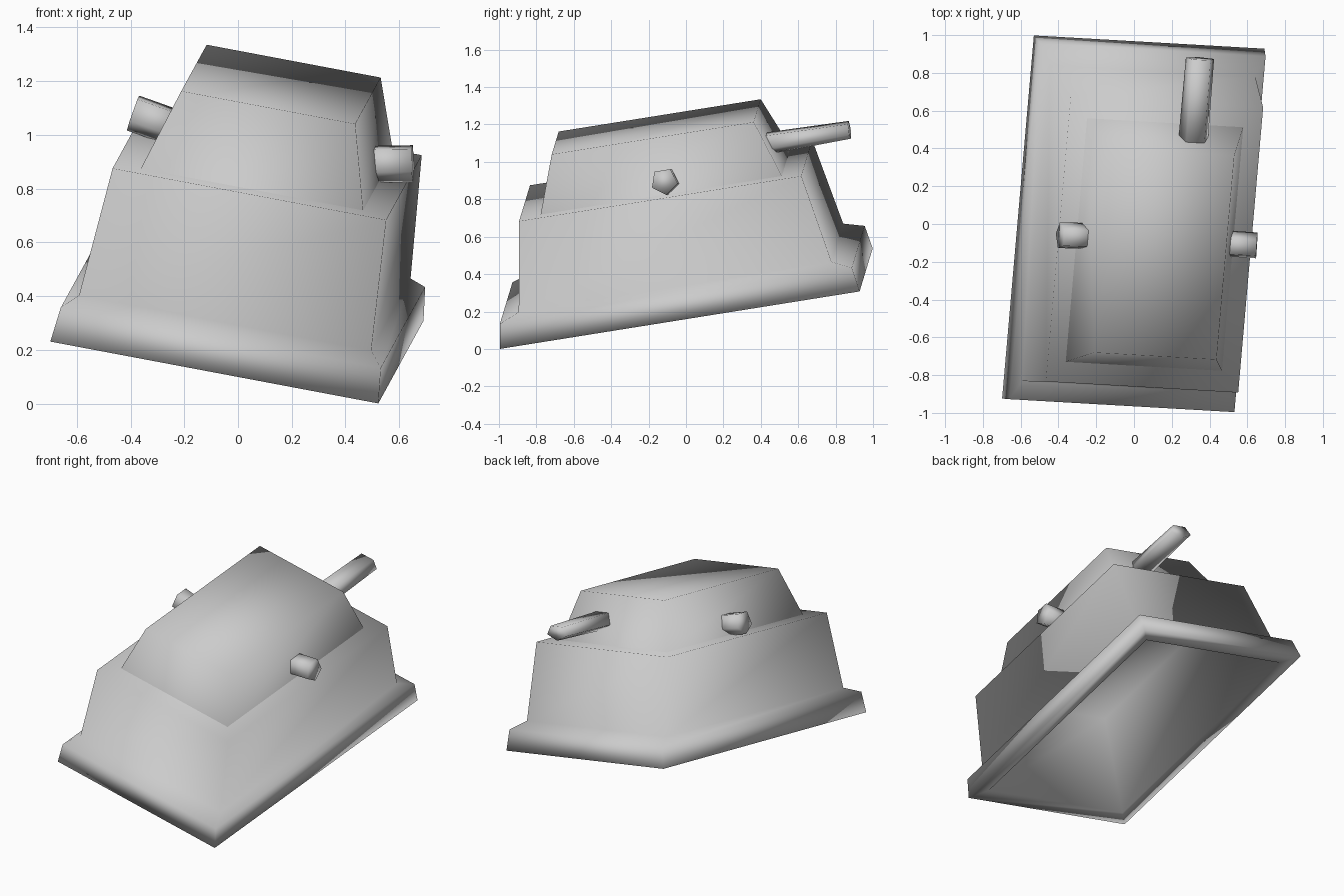
import bpy, bmesh, math
from mathutils import Vector, Matrix

if "Cube" in bpy.data.objects:
    bpy.data.objects.remove(bpy.data.objects["Cube"])

grey = bpy.data.materials.new("plain_grey")
grey.diffuse_color = (0.6, 0.6, 0.6, 1)
grey.use_nodes = True
grey.node_tree.nodes["Principled BSDF"].inputs["Base Color"].default_value = grey.diffuse_color

# Tilted frame shared by hull and turret: across, along, up
across = Vector((1.22, -0.07, -0.23)).normalized()
along = Vector((0.15, 1.92, 0.31))
along = (along - across * along.dot(across)).normalized()
up = across.cross(along)
frame = Matrix((across, along, up)).transposed().to_4x4()
frame.translation = (-0.004, 0.002, 0.269)
HALF_W, HALF_L = 0.622, 0.977


def finish(name, bm, recalc=False):
    if recalc:
        bmesh.ops.recalc_face_normals(bm, faces=bm.faces)
    for f in bm.faces:
        f.smooth = True
    mesh = bpy.data.meshes.new(name)
    bm.to_mesh(mesh)
    bm.free()
    mesh.materials.append(grey)
    ob = bpy.data.objects.new(name, mesh)
    bpy.context.collection.objects.link(ob)
    return ob


def stacked_box(name, rings, cap_start=False, cap_end=True):
    """Rectangular rings given as (side inset, end inset, height), bridged in order."""
    bm = bmesh.new()
    loops = []
    for iu, iv, h in rings:
        w, l = HALF_W - iu, HALF_L - iv
        loops.append([bm.verts.new(frame @ Vector((x * w, y * l, h)))
                      for x, y in ((-1, -1), (1, -1), (1, 1), (-1, 1))])
    for a, b in zip(loops, loops[1:]):
        for i in range(4):
            j = (i + 1) % 4
            bm.faces.new((a[i], a[j], b[j], b[i]))
    if cap_end:
        bm.faces.new(loops[-1])
    if cap_start:
        bm.faces.new(loops[0][::-1])
    return finish(name, bm)


def tube(name, start, end, r_start, r_end, sides=5):
    """Closed low-sided tube with one corner pointing down; radii are (wide, tall)."""
    start, end = Vector(start), Vector(end)
    d = (end - start).normalized()
    side = d.cross(up).normalized()
    top = side.cross(d)
    bm = bmesh.new()
    loops = []
    for p, (rx, rz) in ((start, r_start), (end, r_end)):
        loops.append([])
        for i in range(sides):
            a = -math.pi / 2 + 2 * math.pi * i / sides
            loops[-1].append(bm.verts.new(p + side * rx * math.cos(a) + top * rz * math.sin(a)))
    for i in range(sides):
        j = (i + 1) % sides
        bm.faces.new((loops[0][i], loops[0][j], loops[1][j], loops[1][i]))
    bm.faces.new(loops[0][::-1])
    bm.faces.new(loops[1])
    return finish(name, bm, recalc=True)


# Hollow hull: cavity ceiling, bottom lip, rim, ledge, side walls, deck
stacked_box("hull", [(0.125, 0.225, 0.632), (0.09, 0.105, 0.005),
                     (0, 0, 0), (0.015, 0.02, 0.13), (0.068, 0.127, 0.17),
                     (0.103, 0.21, 0.65)], cap_start=True)

# Tapered turret resting on the deck
stacked_box("turret", [(0.199, 0.32, 0.645), (0.292, 0.428, 0.947)])

# Barrel and the two side knobs
tube("barrel", (0.313, 0.40, 1.095), (0.352, 0.875, 1.172), (0.084, 0.062), (0.08, 0.049))
KNOB = (0.073, 0.073)
tube("right_knob", (0.46, -0.105, 0.893), (0.65, -0.117, 0.896), KNOB, KNOB)
tube("left_knob", (-0.21, -0.068, 1.02), (-0.39, -0.063, 1.084), KNOB, KNOB)
